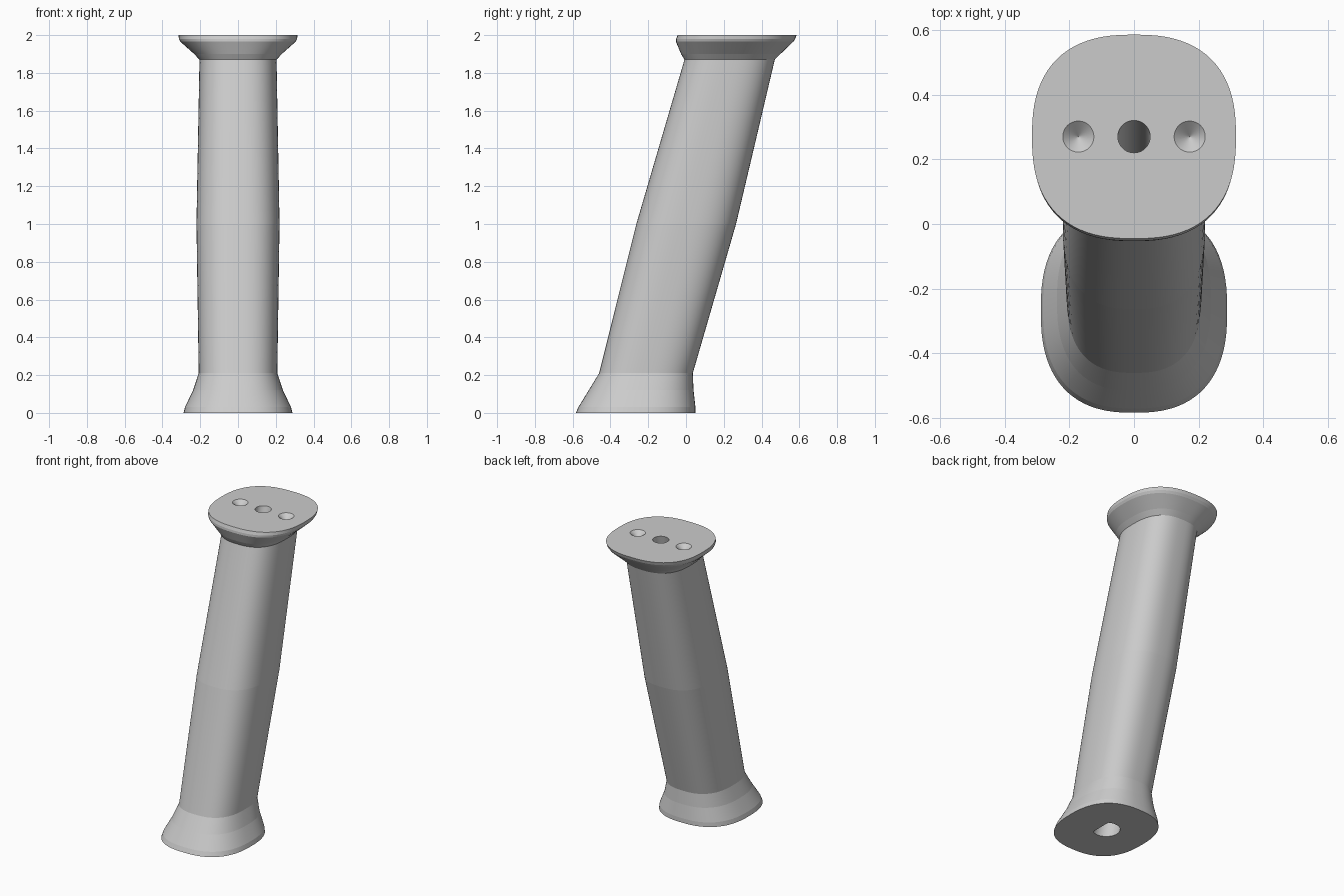
import bpy, bmesh
from math import cos, sin, pi, copysign, radians
from mathutils import Vector

if "Cube" in bpy.data.objects:
    bpy.data.objects.remove(bpy.data.objects["Cube"])

grey = bpy.data.materials.new("satin grey")
grey.use_nodes = True
grey.diffuse_color = (0.6, 0.6, 0.6, 1)
grey.node_tree.nodes["Principled BSDF"].inputs["Base Color"].default_value = (0.6, 0.6, 0.6, 1)


def oval(cx, cy, z, rx, ry, power=2.5, steps=80, flat=9):
    """Squarish oval ring; flat limits how far it reaches towards +x."""
    ring = []
    for i in range(steps):
        a = 2 * pi * i / steps
        c, s = cos(a), sin(a)
        x = rx * copysign(abs(c) ** (2 / power), c)
        y = ry * copysign(abs(s) ** (2 / power), s)
        ring.append(Vector((cx + min(x, flat), cy + y, z)))
    return ring


def loft(name, rings):
    """Closed solid skinned through equal-sized rings, listed bottom to top."""
    bm = bmesh.new()
    rows = [[bm.verts.new(p) for p in ring] for ring in rings]
    n = len(rows[0])
    for low, high in zip(rows, rows[1:]):
        for i in range(n):
            j = (i + 1) % n
            bm.faces.new((low[i], low[j], high[j], high[i]))
    bm.faces.new(rows[0][::-1])
    bm.faces.new(rows[-1])
    mesh = bpy.data.meshes.new(name)
    bm.to_mesh(mesh)
    bm.free()
    mesh.materials.append(grey)
    obj = bpy.data.objects.new(name, mesh)
    bpy.context.collection.objects.link(obj)
    return obj


# Raked handle: height, front y, back y, half width, corner squareness
sections = [
    (0.00, -0.583, 0.050, 0.288, 2.5),
    (0.03, -0.570, 0.050, 0.281, 2.5),
    (0.12, -0.515, 0.040, 0.238, 2.5),
    (0.21, -0.460, 0.036, 0.208, 2.6),
    (1.00, -0.263, 0.265, 0.220, 2.6),
    (1.87, -0.008, 0.470, 0.204, 2.6),
    (1.90, -0.026, 0.500, 0.232, 2.5),
    (1.965, -0.053, 0.568, 0.305, 2.5),
    (1.98, -0.052, 0.578, 0.313, 2.5),
    (2.00, -0.045, 0.585, 0.315, 2.5),
]
handle = loft("handle", [oval(0, (f + b) / 2, z, w, (b - f) / 2, p)
                         for z, f, b, w, p in sections])


# Bores follow the rake of the handle
def axis_y(z):
    return -0.265 + 0.2675 * z


def bore(name, z0, z1, r, flat=9):
    return loft(name, [oval(0, axis_y(z), z, r, r, 2, 48, flat) for z in (z0, z1)])


cutters = [bore("centre_bore", 0.3, 2.02, 0.05),
           bore("socket_bore", -0.02, 0.6, 0.085, 0.045)]

# Conical dimples either side of the centre bore
for side, x in (("left", 0.172), ("right", -0.172)):
    cutters.append(loft(side + "_dimple", [
        oval(x, 0.27, 1.96, 0.001, 0.001, 2, 48),
        oval(x, 0.27, 2.0, 0.048, 0.048, 2, 48),
        oval(x, 0.27, 2.02, 0.048, 0.048, 2, 48)]))

bpy.context.view_layer.objects.active = handle
for cutter in cutters:
    cutter.hide_render = True
    mod = handle.modifiers.new(cutter.name, 'BOOLEAN')
    mod.operation = 'DIFFERENCE'
    mod.solver = 'EXACT'
    mod.object = cutter
    bpy.ops.object.modifier_apply(modifier=mod.name)
    bpy.data.objects.remove(cutter)

# Smooth around the handle, crisp where the bands meet
bm = bmesh.new()
bm.from_mesh(handle.data)
for face in bm.faces:
    face.smooth = True
for edge in bm.edges:
    level = abs(edge.verts[0].co.z - edge.verts[1].co.z) < 1e-4
    edge.smooth = not level and edge.calc_face_angle(0) < radians(35)
bm.to_mesh(handle.data)
bm.free()
